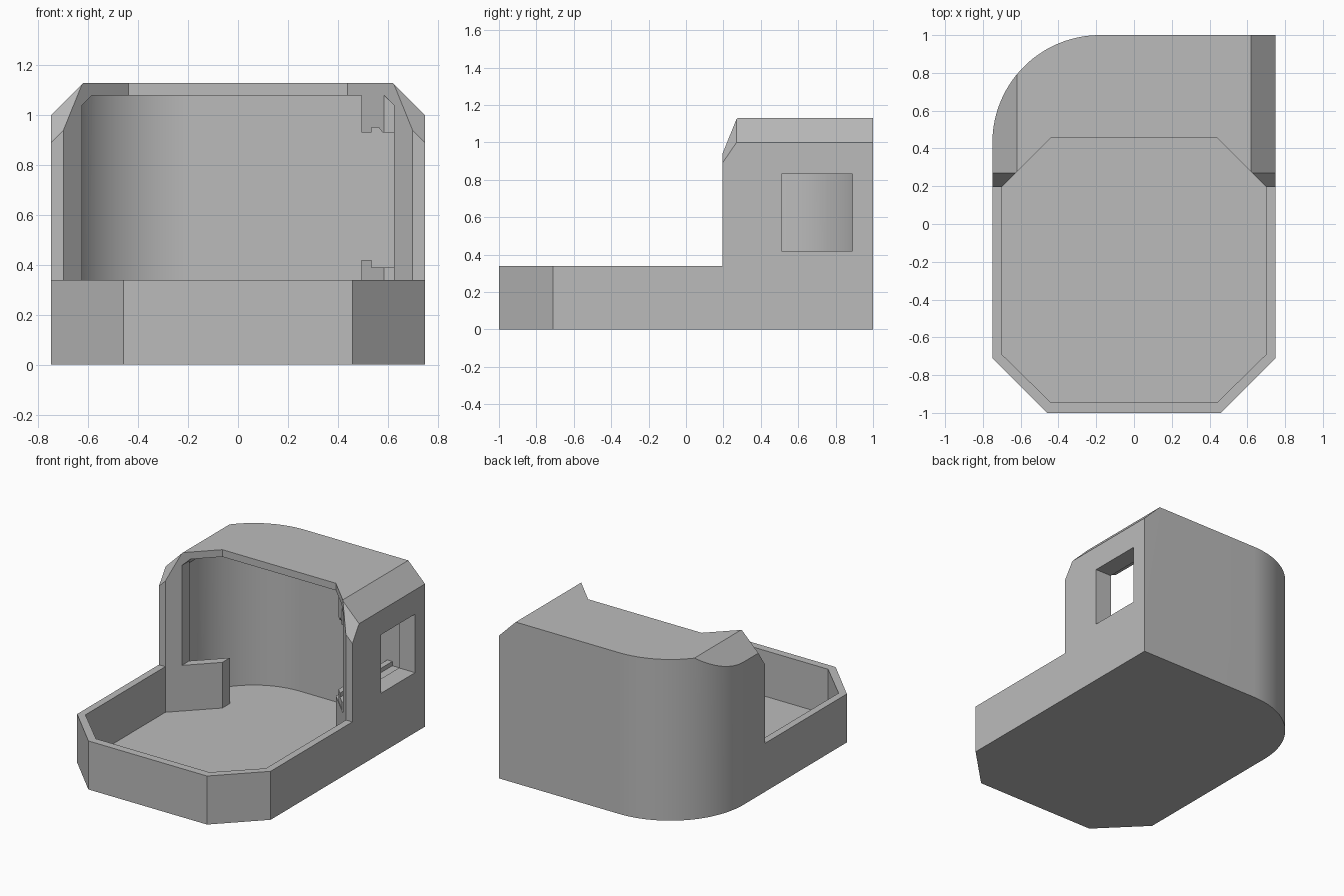
import bpy, bmesh, math
from mathutils import Vector

if "Cube" in bpy.data.objects:
    bpy.data.objects.remove(bpy.data.objects["Cube"])

grey = bpy.data.materials.new("plain grey")
grey.diffuse_color = (0.5, 0.5, 0.5, 1)
grey.use_nodes = True
grey.node_tree.nodes["Principled BSDF"].inputs["Base Color"].default_value = grey.diffuse_color


def prism(name, pts, lo, hi, axis="z"):
    """Extrude a 2D outline along z (points x, y) or along y (points x, z)."""
    bm = bmesh.new()
    place = (lambda p, h: (p[0], p[1], h)) if axis == "z" else (lambda p, h: (p[0], h, p[1]))
    a = [bm.verts.new(place(p, lo)) for p in pts]
    b = [bm.verts.new(place(p, hi)) for p in pts]
    bm.faces.new(a)
    bm.faces.new(b)
    for i in range(len(pts)):
        j = (i + 1) % len(pts)
        bm.faces.new((a[i], a[j], b[j], b[i]))
    bmesh.ops.recalc_face_normals(bm, faces=bm.faces)
    me = bpy.data.meshes.new(name)
    bm.to_mesh(me)
    bm.free()
    me.materials.append(grey)
    ob = bpy.data.objects.new(name, me)
    bpy.context.collection.objects.link(ob)
    return ob


def box(name, x0, x1, y0, y1, z0, z1):
    return prism(name, [(x0, y0), (x1, y0), (x1, y1), (x0, y1)], z0, z1)


def boolean(ob, other, op="DIFFERENCE"):
    m = ob.modifiers.new(op, "BOOLEAN")
    m.operation, m.object, m.solver = op, other, "EXACT"
    bpy.context.view_layer.objects.active = ob
    bpy.ops.object.modifier_apply(modifier=m.name)
    bpy.data.objects.remove(other)


def slice_off(ob, planes):
    """Remove everything on the outer side of each plane and cap the cut."""
    bm = bmesh.new()
    bm.from_mesh(ob.data)
    for co, no in planes:
        r = bmesh.ops.bisect_plane(bm, geom=bm.verts[:] + bm.edges[:] + bm.faces[:], dist=1e-5,
                                   plane_co=co, plane_no=Vector(no).normalized(), clear_outer=True)
        edges = [g for g in r["geom_cut"] if isinstance(g, bmesh.types.BMEdge)]
        bmesh.ops.contextual_create(bm, geom=edges)
    bmesh.ops.recalc_face_normals(bm, faces=bm.faces)
    bm.to_mesh(ob.data)
    bm.free()


def arc(r, n=28):
    """Rounded back left corner, from the back edge round to the left side."""
    return [(-0.18 + r * math.cos(t), 0.43 + r * math.sin(t))
            for t in (math.pi / 2 * (1 + i / n) for i in range(n + 1))]


FLOOR, RIM, TOP, CEIL, FRONT = 0.02, 0.34, 1.13, 1.08, 0.195

# Tray body and hood block
shell = prism("scoop_housing", [(-0.75, -0.71), (-0.46, -1), (0.46, -1), (0.75, -0.71), (0.75, 1)]
              + arc(0.57), 0, RIM)
hood = prism("hood", [(-0.75, FRONT), (0.75, FRONT), (0.75, 1)] + arc(0.57), 0, TOP)
slice_off(hood, [((s * 0.75, 0, 1.0), (s, 0, 1)) for s in (-1, 1)]
          + [((s * 0.75, 0.27, 1.0), (s * 0.075, -0.11, 0.075)) for s in (-1, 1)])
boolean(shell, hood, "UNION")

# Octagonal tray recess, open to the sky
boolean(shell, prism("tray_cut", [(-0.70, -0.69), (-0.44, -0.945), (0.44, -0.945), (0.70, -0.69),
                                  (0.70, 0.195), (0.44, 0.455), (-0.44, 0.455), (-0.70, 0.195)],
                     FLOOR, 1.5))

# Hood cavity behind the slanted front lips
cavity = prism("cavity", [(-0.695, 0.283), (-0.44, 0.538), (0.44, 0.538), (0.625, 0.353),
                          (0.625, 0.945)] + arc(0.515), FLOOR, CEIL)
slice_off(cavity, [((s * 0.625, 0, 1.04), (s, 0, 1)) for s in (-1, 1)])
boolean(shell, cavity)

# Wide mouth above the rim and narrower mouth down to the floor
boolean(shell, prism("mouth", [(-0.625, RIM), (0.625, RIM), (0.625, 1.04), (0.585, CEIL),
                               (-0.585, CEIL), (-0.625, 1.04)], 0.1, 0.6, "y"))
boolean(shell, box("lower_mouth", -0.44, 0.44, 0.3, 0.6, FLOOR, 0.5))

# Side window
boolean(shell, box("window", 0.55, 0.9, 0.51, 0.89, 0.42, 0.83))

# Grooved rails along the right wall, with slanted front ends
rail_plan = [(0.495, 0.405), (0.585, 0.315), (0.64, 0.315), (0.64, 0.96), (0.495, 0.96)]
lower = prism("lower_rail", rail_plan, 0.01, 0.42)
boolean(lower, box("lower_groove", 0.535, 0.8, 0.2, 1.2, 0.39, 0.6))
upper = prism("upper_rail", rail_plan, 0.93, 1.10)
slice_off(upper, [((0.625, 0, 1.06), (1, 0, 1))])
boolean(upper, prism("upper_groove", [(0.535, 0.9), (0.605, 0.9), (0.565, 0.95), (0.535, 0.95)],
                     0.2, 1.2, "y"))
for rail in (lower, upper):
    boolean(shell, rail, "UNION")

# Merge flat regions and keep only the curved corner smooth
bm = bmesh.new()
bm.from_mesh(shell.data)
bmesh.ops.remove_doubles(bm, verts=bm.verts, dist=1e-5)
bmesh.ops.dissolve_limit(bm, angle_limit=0.01, verts=bm.verts, edges=bm.edges)
bm.to_mesh(shell.data)
bm.free()
bpy.ops.object.select_all(action="DESELECT")
shell.select_set(True)
bpy.context.view_layer.objects.active = shell
bpy.ops.object.shade_smooth_by_angle(angle=math.radians(20))
